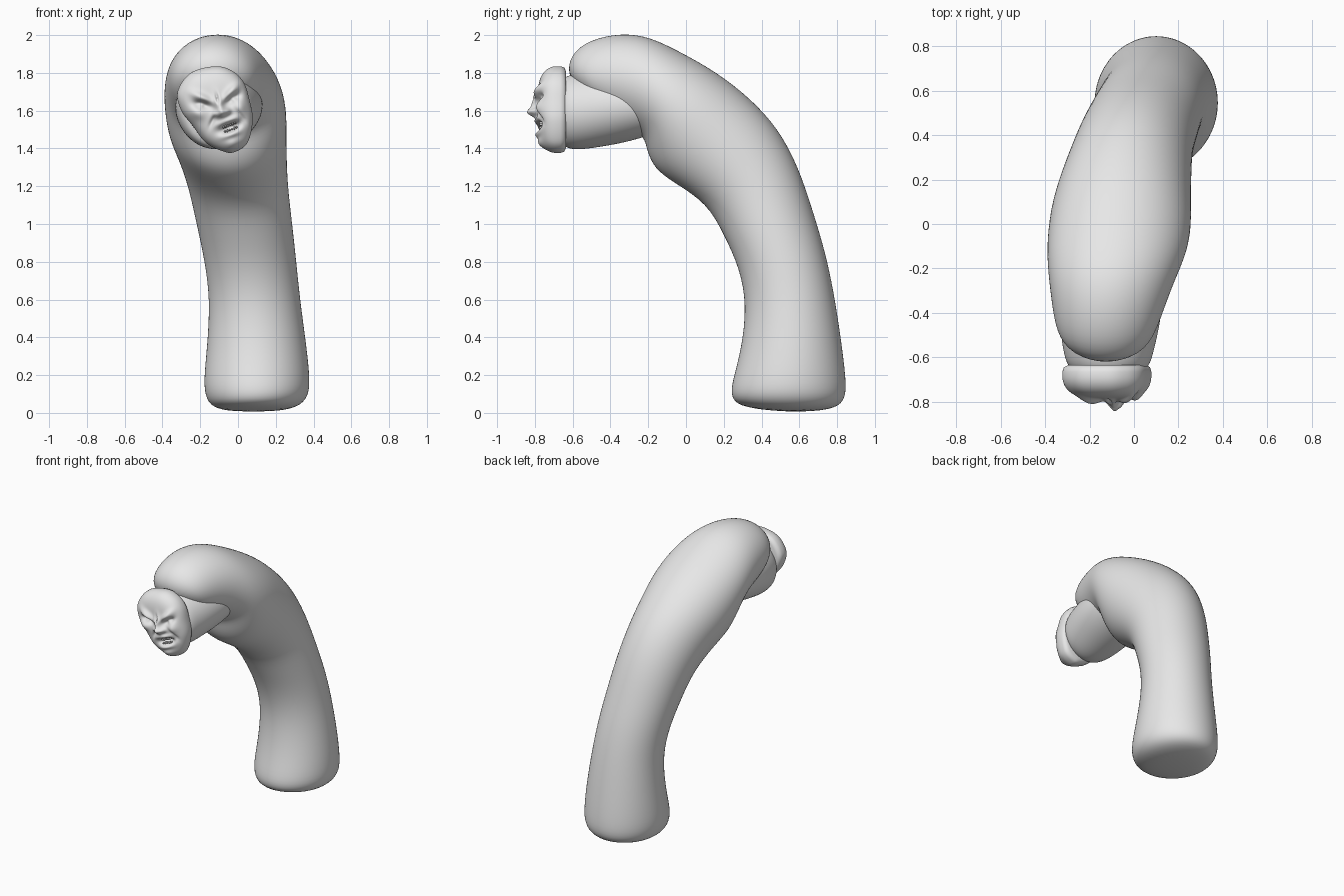
import bpy, bmesh, math
from mathutils import Vector

cube = bpy.data.objects.get("Cube")
if cube:
    bpy.data.objects.remove(cube, do_unlink=True)

grey = bpy.data.materials.new("clay grey")
grey.use_nodes = True
grey.diffuse_color = (0.8, 0.8, 0.8, 1)
grey.node_tree.nodes["Principled BSDF"].inputs["Base Color"].default_value = (0.8, 0.8, 0.8, 1)


def finish(name, bm, subdivide=0):
    bmesh.ops.recalc_face_normals(bm, faces=bm.faces)
    for f in bm.faces:
        f.smooth = True
    mesh = bpy.data.meshes.new(name)
    bm.to_mesh(mesh)
    bm.free()
    mesh.materials.append(grey)
    obj = bpy.data.objects.new(name, mesh)
    bpy.context.collection.objects.link(obj)
    if subdivide:
        mod = obj.modifiers.new("smooth", 'SUBSURF')
        mod.levels = mod.render_levels = subdivide
    return obj


def bridge(bm, rings):
    for a, b in zip(rings, rings[1:]):
        n = len(a)
        for i in range(n):
            bm.faces.new((a[i], a[(i + 1) % n], b[(i + 1) % n], b[i]))


def loft(name, sections, sides=24):
    """Each section: underside y, z; outer side y, z; centre x; half width."""
    bm = bmesh.new()
    rings = []
    for fy, fz, by, bz, cx, hw in sections:
        under, outer = Vector((cx, fy, fz)), Vector((cx, by, bz))
        mid, half = (under + outer) / 2, (outer - under) / 2
        ring = []
        for i in range(sides):
            a = math.tau * i / sides
            ring.append(bm.verts.new(mid + half * math.cos(a) + Vector((hw * math.sin(a), 0, 0))))
        rings.append(ring)
    bridge(bm, rings)
    bm.faces.new(rings[0])
    bm.faces.new(rings[-1])
    return finish(name, bm, 2)


# Bent trunk ending in a rounded hood
loft("body", [
    (.46, .01, .62, .005, .08, .11),
    (.27, .035, .80, .02, .09, .23),
    (.235, .09, .85, .08, .10, .275),
    (.24, .16, .85, .18, .10, .285),
    (.29, .33, .825, .38, .10, .265),
    (.32, .57, .785, .64, .09, .24),
    (.28, .77, .74, .85, .065, .245),
    (.20, .94, .68, 1.05, .035, .255),
    (.11, 1.11, .60, 1.30, 0, .265),
    (-.07, 1.22, .49, 1.51, -.03, .29),
    (-.17, 1.29, .34, 1.67, -.055, .315),
    (-.21, 1.39, .16, 1.81, -.065, .325),
    (-.22, 1.46, -.06, 1.93, -.08, .315),
    (-.29, 1.50, -.22, 2.005, -.10, .285),
    (-.36, 1.53, -.39, 2.01, -.115, .255),
    (-.42, 1.57, -.55, 1.96, -.125, .225),
    (-.48, 1.63, -.625, 1.87, -.125, .175),
    (-.53, 1.68, -.62, 1.77, -.125, .08),
])

# Neck coming out from under the hood
loft("neck", [
    (-.10, 1.50, -.10, 1.75, -.08, .17),
    (-.20, 1.465, -.22, 1.80, -.09, .22),
    (-.32, 1.43, -.35, 1.82, -.10, .235),
    (-.46, 1.405, -.48, 1.82, -.11, .225),
    (-.57, 1.39, -.58, 1.80, -.115, .205),
    (-.64, 1.40, -.65, 1.78, -.115, .185),
    (-.67, 1.44, -.67, 1.74, -.115, .14),
])

# Face: outline in x, z, and relief bumps (x, z, width, height, rise, tilt)
CENTRE = (-.11, 1.61)
OUTLINE = [(-.12, 1.835), (-.25, 1.80), (-.32, 1.70), (-.30, 1.60), (-.24, 1.52),
           (-.17, 1.43), (-.08, 1.385), (-.02, 1.38), (.05, 1.43), (.078, 1.55),
           (.06, 1.66), (.03, 1.75), (-.03, 1.81)]
RELIEF = [
    (-.10, 1.635, .016, .040, .030, 14),    # nose bridge
    (-.085, 1.59, .020, .018, .040, 14),    # nose tip
    (-.118, 1.58, .013, .011, .022, 14),    # nostrils
    (-.055, 1.597, .013, .011, .022, 14),
    (-.19, 1.668, .045, .015, .028, -25),   # brows
    (-.035, 1.70, .045, .015, .028, 47),
    (-.19, 1.632, .030, .014, -.034, -10),  # eye sockets
    (-.025, 1.665, .030, .014, -.034, 32),
    (-.195, 1.628, .012, .009, .018, 0),    # eyes
    (-.022, 1.66, .012, .009, .018, 0),
    (-.215, 1.585, .030, .022, .020, -20),  # cheeks
    (.015, 1.62, .025, .025, .020, 40),
    (-.135, 1.545, .008, .030, -.014, -25), # cheek folds
    (.022, 1.565, .008, .030, -.014, 40),
    (-.11, 1.665, .006, .020, -.020, 14),   # frown line
    (-.055, 1.545, .040, .010, .018, 20),   # upper lip
    (-.042, 1.512, .036, .014, -.060, 20),  # mouth
    (-.035, 1.475, .036, .011, .020, 20),   # lower lip
    (-.025, 1.42, .030, .025, .026, 14),    # chin
]


def smooth_loop(points, steps=8):
    n, out = len(points), []
    for i in range(n):
        p = [Vector(points[(i + k) % n]) for k in (-1, 0, 1, 2)]
        for s in range(steps):
            t = s / steps
            out.append(p[1] + 0.5 * t * (p[2] - p[0] + t * (2 * p[0] - 5 * p[1] + 4 * p[2] - p[3]
                       + t * (3 * (p[1] - p[2]) + p[3] - p[0]))))
    return out


def face_y(x, z, r):
    y = -.685 - .10 * math.sqrt(max(0, 1 - r ** 4))
    for cx, cz, w, h, rise, tilt in RELIEF:
        a = math.radians(tilt)
        u = (x - cx) * math.cos(a) + (z - cz) * math.sin(a)
        v = (z - cz) * math.cos(a) - (x - cx) * math.sin(a)
        y -= rise * math.exp(-.5 * ((u / w) ** 2 + (v / h) ** 2)) * (1 - r ** 8)
    return y


bm = bmesh.new()
centre, loop = Vector(CENTRE), smooth_loop(OUTLINE)
rings = []
COUNT = 44
for k in range(1, COUNT + 1):
    r = math.sin(math.pi / 2 * k / COUNT)
    ring = []
    for p in loop:
        q = centre.lerp(p, r)
        ring.append(bm.verts.new((q.x, face_y(q.x, q.y, r), q.y)))
    rings.append(ring)
# Rolled rim behind the face
for scale, y in ((1, -.665), (.97, -.645), (.88, -.635)):
    pts = [centre.lerp(p, scale) for p in loop]
    rings.append([bm.verts.new((q.x, y, q.y)) for q in pts])
bridge(bm, rings)
tip = bm.verts.new((centre.x, face_y(centre.x, centre.y, 0), centre.y))
for i, v in enumerate(rings[0]):
    bm.faces.new((tip, rings[0][(i + 1) % len(loop)], v))
bm.faces.new(rings[-1])
finish("face", bm)

# Upper and lower teeth set along the tilted mouth
bm = bmesh.new()
a = math.radians(20)
for row in (-1, 1):
    for i in range(6):
        u, v = (i - 2.5) * .013, row * .012
        size = .009 if i in (1, 4) else .006
        made = bmesh.ops.create_uvsphere(bm, u_segments=8, v_segments=6, radius=1)["verts"]
        at = Vector((-.042 + u * math.cos(a) - v * math.sin(a), -.767,
                     1.512 + u * math.sin(a) + v * math.cos(a)))
        for vert in made:
            vert.co = at + Vector((vert.co.x * .0055, vert.co.y * .012, vert.co.z * size))
finish("teeth", bm)
